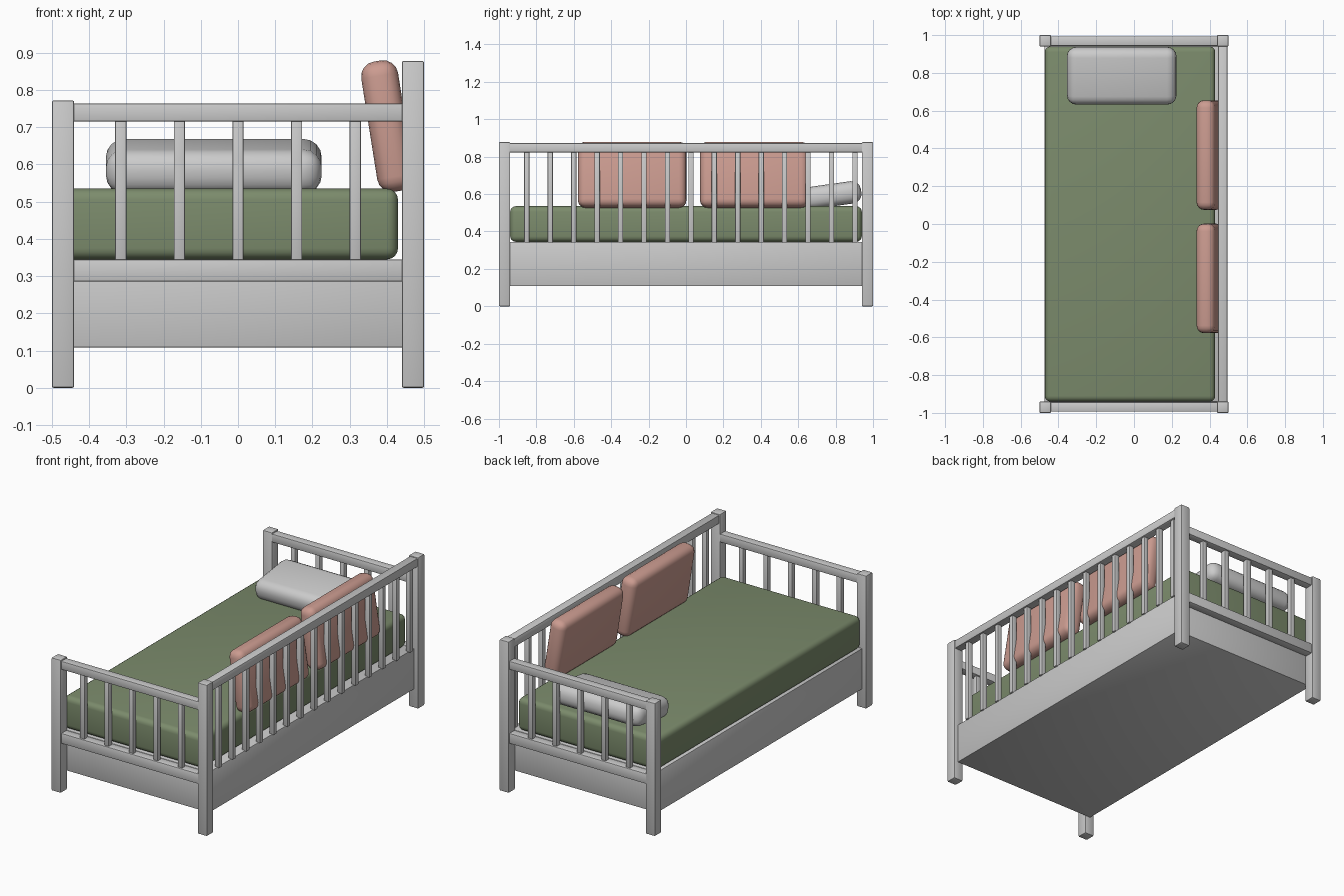
import bpy
from math import radians

if "Cube" in bpy.data.objects:
    bpy.data.objects.remove(bpy.data.objects["Cube"])


def material(name, color):
    m = bpy.data.materials.new(name)
    m.diffuse_color = color
    m.use_nodes = True
    m.node_tree.nodes["Principled BSDF"].inputs["Base Color"].default_value = m.diffuse_color
    return m


GREEN = material("green_fabric", (0.20, 0.26, 0.15, 1))
PINK = material("pink_fabric", (0.60, 0.33, 0.28, 1))


def box(name, lo, hi, bevel=0.005, segments=2, mat=None, rot=(0, 0, 0)):
    """Bevelled box between two corners, rotated about its centre."""
    centre = [(a + b) / 2 for a, b in zip(lo, hi)]
    bpy.ops.mesh.primitive_cube_add(size=1, location=centre)
    ob = bpy.context.object
    ob.name = name
    ob.scale = [b - a for a, b in zip(lo, hi)]
    bpy.ops.object.transform_apply(location=False, rotation=False, scale=True)
    ob.rotation_euler = rot
    mod = ob.modifiers.new("bevel", 'BEVEL')
    mod.width = bevel
    mod.segments = segments
    bpy.ops.object.modifier_apply(modifier="bevel")
    if mat:
        ob.data.materials.append(mat)
    bpy.ops.object.shade_smooth_by_angle(angle=radians(35))
    return ob


# base box under the mattress
box("base_box", (-0.475, -0.942, 0.108), (0.475, 0.942, 0.345), 0.004)

# two identical ends: posts, rails and slats
for end, s in (("front", -1), ("back", 1)):
    y0, y1 = sorted((s * 0.94, s * 1.0))
    box(end + "_low_post", (-0.5, y0, 0), (-0.44, y1, 0.772))
    box(end + "_high_post", (0.44, y0, 0), (0.5, y1, 0.878))
    r0, r1 = sorted((s * 0.943, s * 0.993))
    box(end + "_top_rail", (-0.445, r0, 0.715), (0.445, r1, 0.764))
    box(end + "_lower_rail", (-0.445, r0, 0.285), (0.445, r1, 0.345))
    for i in range(5):
        x = (i - 2) * 0.1575
        box(f"{end}_slat_{i + 1}", (x - 0.015, s * 0.968 - 0.015, 0.34),
            (x + 0.015, s * 0.968 + 0.015, 0.72), 0.004)

# long side guard
box("side_top_rail", (0.445, -0.945, 0.823), (0.495, 0.945, 0.873))
for i in range(15):
    y = -0.851 + i * 0.1253
    box(f"side_slat_{i + 1}", (0.455, y - 0.014, 0.34),
        (0.485, y + 0.014, 0.83), 0.004)

# mattress
box("mattress", (-0.472, -0.94, 0.345), (0.43, 0.94, 0.535), 0.03, 4, GREEN)

# head pillow, tilted up towards the back
box("head_pillow", (-0.355, 0.632, 0.535), (0.225, 0.938, 0.655), 0.05, 4,
    rot=(radians(8), 0, 0))

# two cushions standing along the side guard
for i, y in enumerate((-0.288, 0.365)):
    box(f"side_cushion_{i + 1}", (0.352, y - 0.29, 0.526),
        (0.452, y + 0.29, 0.88), 0.04, 4, PINK, (0, radians(-9), 0))
